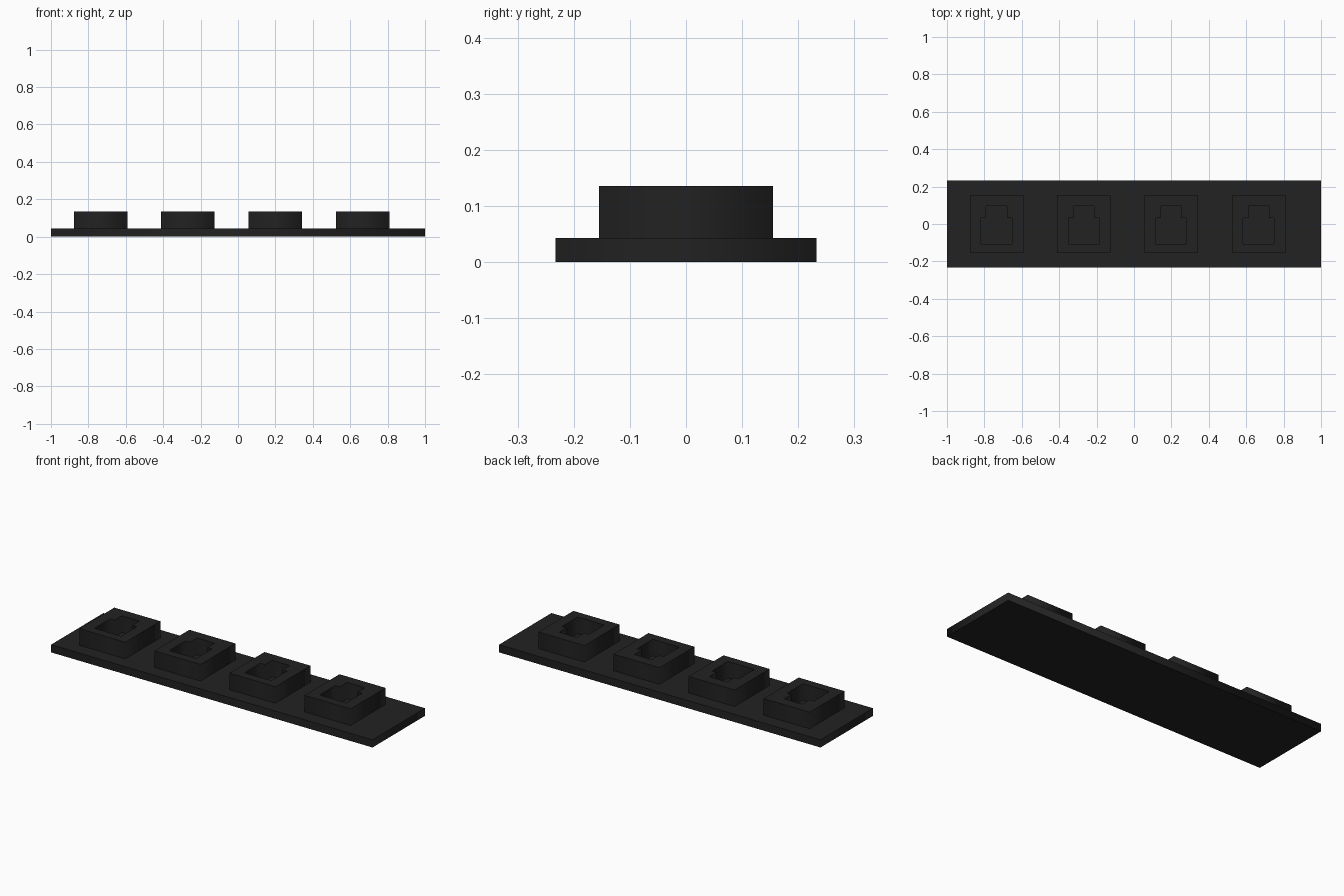
import bpy

if "Cube" in bpy.data.objects:
    bpy.data.objects.remove(bpy.data.objects["Cube"])

black = bpy.data.materials.new("black plastic")
black.diffuse_color = (0.016, 0.016, 0.016, 1)
black.use_nodes = True
black.node_tree.nodes["Principled BSDF"].inputs["Base Color"].default_value = black.diffuse_color

PLATE_TOP, BLOCK_TOP = 0.043, 0.136


def prism(name, outlines, z0, z1, x=0.0):
    """Extrude flat outlines from z0 to z1; inner outlines become holes."""
    curve = bpy.data.curves.new(name, 'CURVE')
    curve.dimensions = '2D'
    curve.fill_mode = 'BOTH'
    curve.extrude = (z1 - z0) / 2
    for pts in outlines:
        spline = curve.splines.new('POLY')
        spline.points.add(len(pts) - 1)
        for p, (px, py) in zip(spline.points, pts):
            p.co = (px, py, 0, 1)
        spline.use_cyclic_u = True
    curve.materials.append(black)
    ob = bpy.data.objects.new(name, curve)
    ob.location = (x, 0, (z0 + z1) / 2)
    bpy.context.collection.objects.link(ob)
    bpy.ops.object.select_all(action='DESELECT')
    ob.select_set(True)
    bpy.context.view_layer.objects.active = ob
    bpy.ops.object.convert(target='MESH')
    return bpy.context.object


def rect(hx, hy):
    return [(-hx, -hy), (hx, -hy), (hx, hy), (-hx, hy)]


# Wall plate
prism("plate", [rect(1.0, 0.233)], 0, PLATE_TOP)

# Socket opening: wide body with a narrower latch notch at the back
half = [(0.083, -0.107), (0.083, 0.033), (0.055, 0.033), (0.055, 0.097)]
opening = half + [(-x, y) for x, y in reversed(half)]

# Four raised sockets, open down to the plate
for i in range(4):
    prism(f"socket_{i + 1}", [rect(0.143, 0.155), opening],
          PLATE_TOP, BLOCK_TOP, -0.735 + 0.467 * i)
